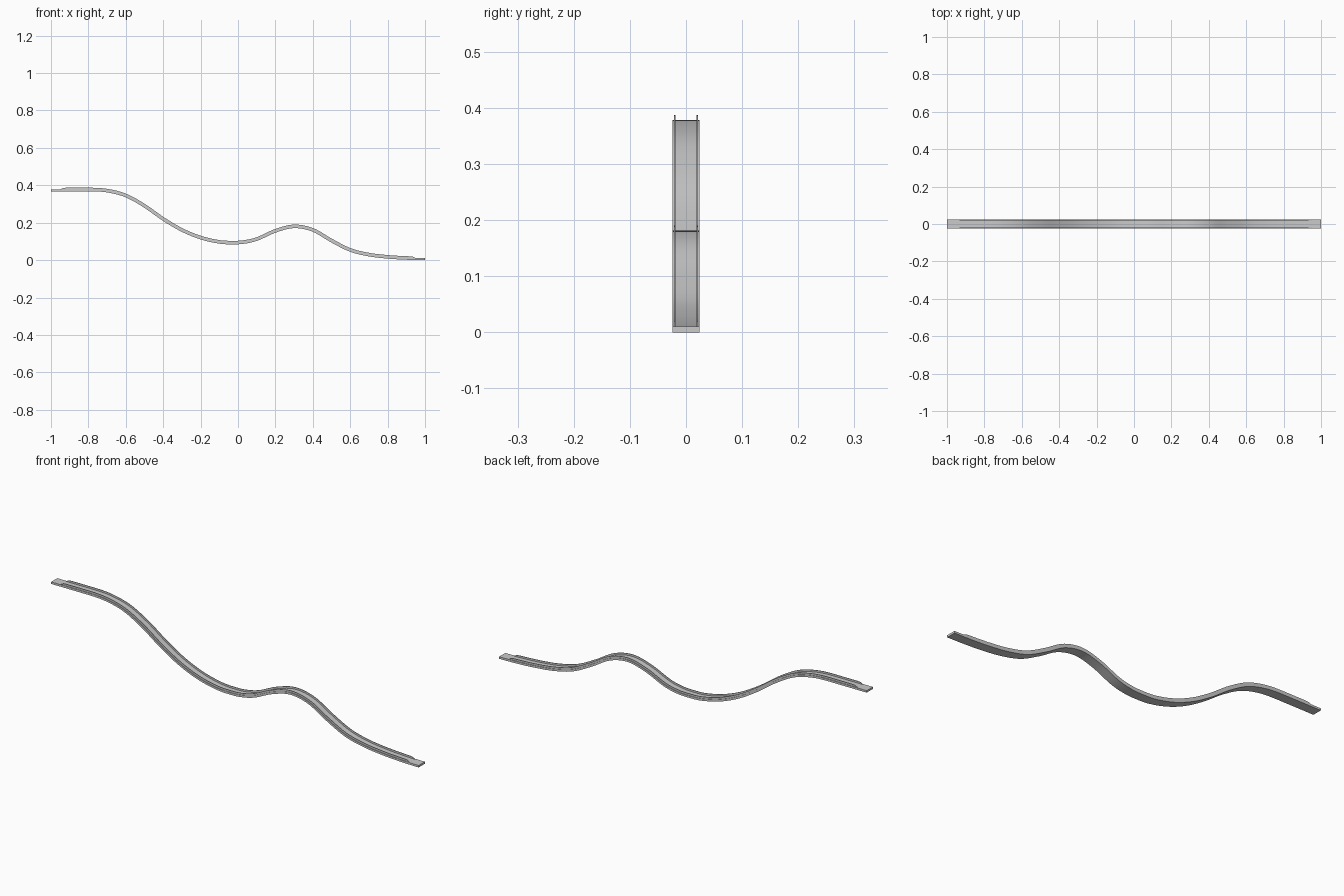
import bpy, bmesh
from mathutils import Vector

if "Cube" in bpy.data.objects:
    bpy.data.objects.remove(bpy.data.objects["Cube"])

# Side profile of the deck's upper face (x, z)
PROFILE = [(-1, .378), (-.8, .378), (-.7, .372), (-.6, .346), (-.5, .291), (-.4, .221),
           (-.3, .162), (-.2, .121), (-.1, .098), (-.03, .094), (.03, .097), (.1, .113),
           (.2, .157), (.3, .181), (.4, .162), (.5, .105), (.6, .055), (.7, .030),
           (.8, .018), (.9, .012), (1, .010)]


def height(x):
    i = max(k for k in range(len(PROFILE) - 1) if PROFILE[k][0] <= x + 1e-9)
    p = PROFILE

    def slope(k):
        a, b = p[max(k - 1, 0)], p[min(k + 1, len(p) - 1)]
        return 0 if k in (0, 1, len(p) - 1) else (b[1] - a[1]) / (b[0] - a[0])
    h = p[i + 1][0] - p[i][0]
    t = (x - p[i][0]) / h
    return ((2*t**3 - 3*t**2 + 1) * p[i][1] + (t**3 - 2*t**2 + t) * h * slope(i)
            + (3*t**2 - 2*t**3) * p[i + 1][1] + (t**3 - t**2) * h * slope(i + 1))


def strip(name, x0, x1, y0, y1, low, high, ramp=0.0, steps=120):
    """Sweep a rectangle along the profile; low/high are offsets along the normal."""
    bm = bmesh.new()
    prev = None
    xs = [x0 + (x1 - x0) * i / steps for i in range(steps + 1)]
    for x in xs:
        e = 0.004
        a, b = max(x - e, -1), min(x + e, 1)
        d = (height(b) - height(a)) / (b - a)
        if abs(x) > .99:
            d = 0
        n = Vector((-d, 0, 1)).normalized()
        top = high
        if ramp:
            top = low + (high - low) * min(1, .1 + min(x - x0, x1 - x) / ramp)
        c = Vector((x, 0, height(x)))
        ring = [bm.verts.new(c + n * o + Vector((0, y, 0)))
                for y, o in ((y0, low), (y1, low), (y1, top), (y0, top))]
        if prev:
            for k in range(4):
                bm.faces.new((prev[k], prev[(k + 1) % 4], ring[(k + 1) % 4], ring[k]))
        else:
            bm.faces.new(ring)
        prev = ring
    bm.faces.new(prev)
    bmesh.ops.recalc_face_normals(bm, faces=bm.faces)
    me = bpy.data.meshes.new(name)
    bm.to_mesh(me)
    bm.free()
    ob = bpy.data.objects.new(name, me)
    bpy.context.collection.objects.link(ob)
    bpy.context.view_layer.objects.active = ob
    ob.select_set(True)
    bpy.ops.object.shade_smooth_by_angle()
    ob.select_set(False)


# Wavy deck
strip("track_deck", -1, 1, -.024, .024, -.010, 0)

# Thin guide rails standing on the deck, tapering at their ends
for side, y in (("front", -.02), ("back", .02)):
    strip(side + "_rail", -.95, .95, y - .0015, y + .0015, -.001, .009, ramp=.02)
